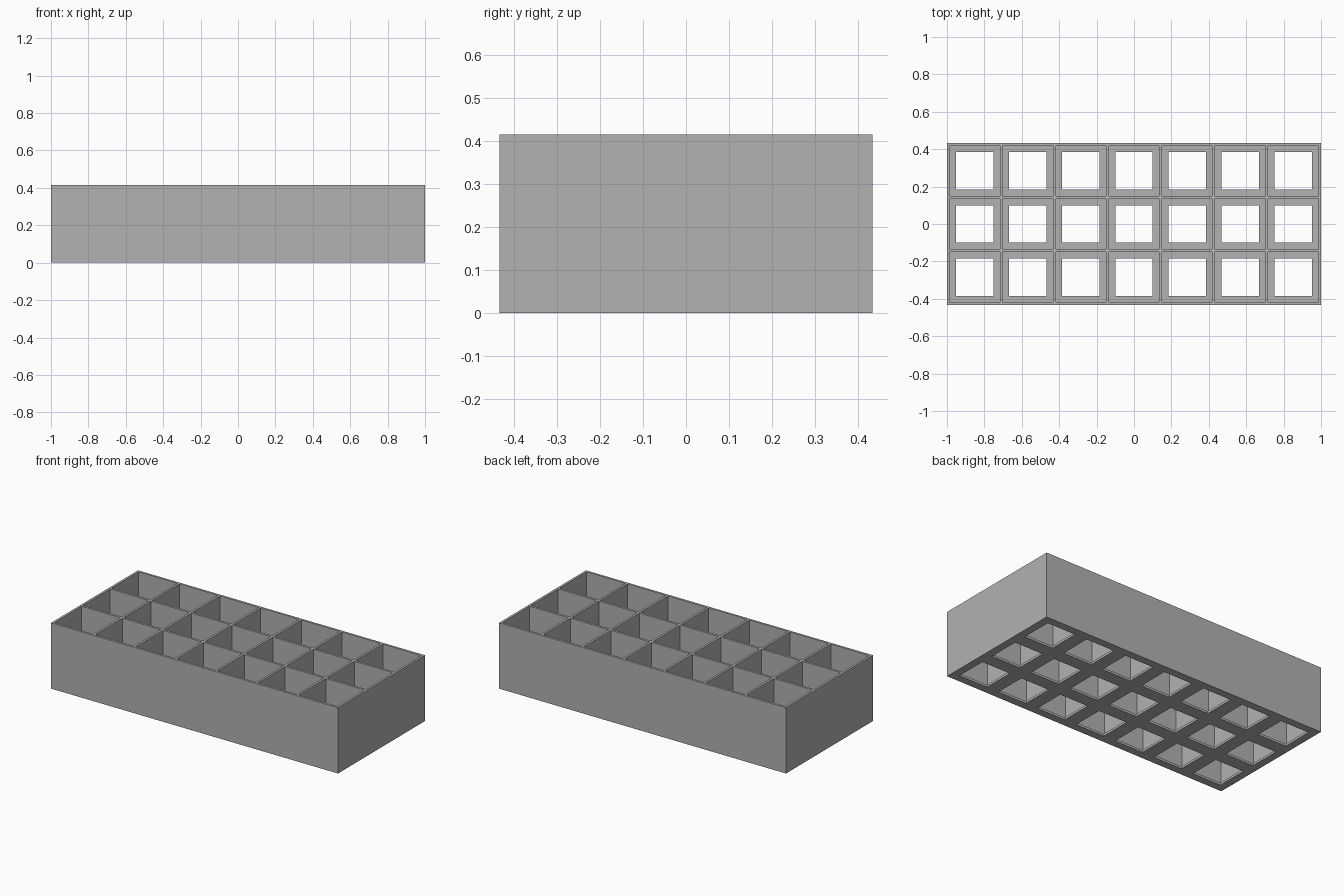
import bpy
import bmesh
from mathutils import Matrix, Vector

if "Cube" in bpy.data.objects:
    bpy.data.objects.remove(bpy.data.objects["Cube"], do_unlink=True)

# Main sizes
COLS, ROWS = 7, 3
LENGTH, HEIGHT = 2.0, 0.415
WALL = 0.0145
FLOOR = 0.0145
CELL = (LENGTH - (COLS + 1) * WALL) / COLS
PITCH = CELL + WALL
DEPTH = ROWS * PITCH + WALL
HOLE = 0.2

# Plain grey material
grey = bpy.data.materials.new("plain_grey")
grey.use_nodes = True
colour = (0.445, 0.445, 0.445, 1)
grey.diffuse_color = colour
grey.node_tree.nodes["Principled BSDF"].inputs["Base Color"].default_value = colour


def boxes(name, centres, width, depth, bottom, top):
    """One object holding a box at every x, y centre."""
    bm = bmesh.new()
    for x, y in centres:
        size = Matrix.Diagonal((width, depth, top - bottom, 1))
        place = Matrix.Translation(Vector((x, y, (top + bottom) / 2)))
        bmesh.ops.create_cube(bm, size=1, matrix=place @ size)
    mesh = bpy.data.meshes.new(name)
    bm.to_mesh(mesh)
    bm.free()
    mesh.materials.append(grey)
    obj = bpy.data.objects.new(name, mesh)
    bpy.context.collection.objects.link(obj)
    return obj


centres = [((i - (COLS - 1) / 2) * PITCH, (j - (ROWS - 1) / 2) * PITCH)
           for i in range(COLS) for j in range(ROWS)]

# Solid tray, then the open compartments and the square drain holes
tray = boxes("compartment_tray", [(0, 0)], LENGTH, DEPTH, 0, HEIGHT)
cutters = [
    boxes("compartment_cutter", centres, CELL, CELL, FLOOR, HEIGHT + 0.1),
    boxes("floor_hole_cutter", centres, HOLE, HOLE, -0.1, HEIGHT / 2),
]

bpy.context.view_layer.objects.active = tray
for cutter in cutters:
    cutter.hide_render = True
    cut = tray.modifiers.new(cutter.name, 'BOOLEAN')
    cut.operation = 'DIFFERENCE'
    cut.solver = 'EXACT'
    cut.object = cutter
    bpy.ops.object.modifier_apply(modifier=cut.name)
    bpy.data.objects.remove(cutter, do_unlink=True)
